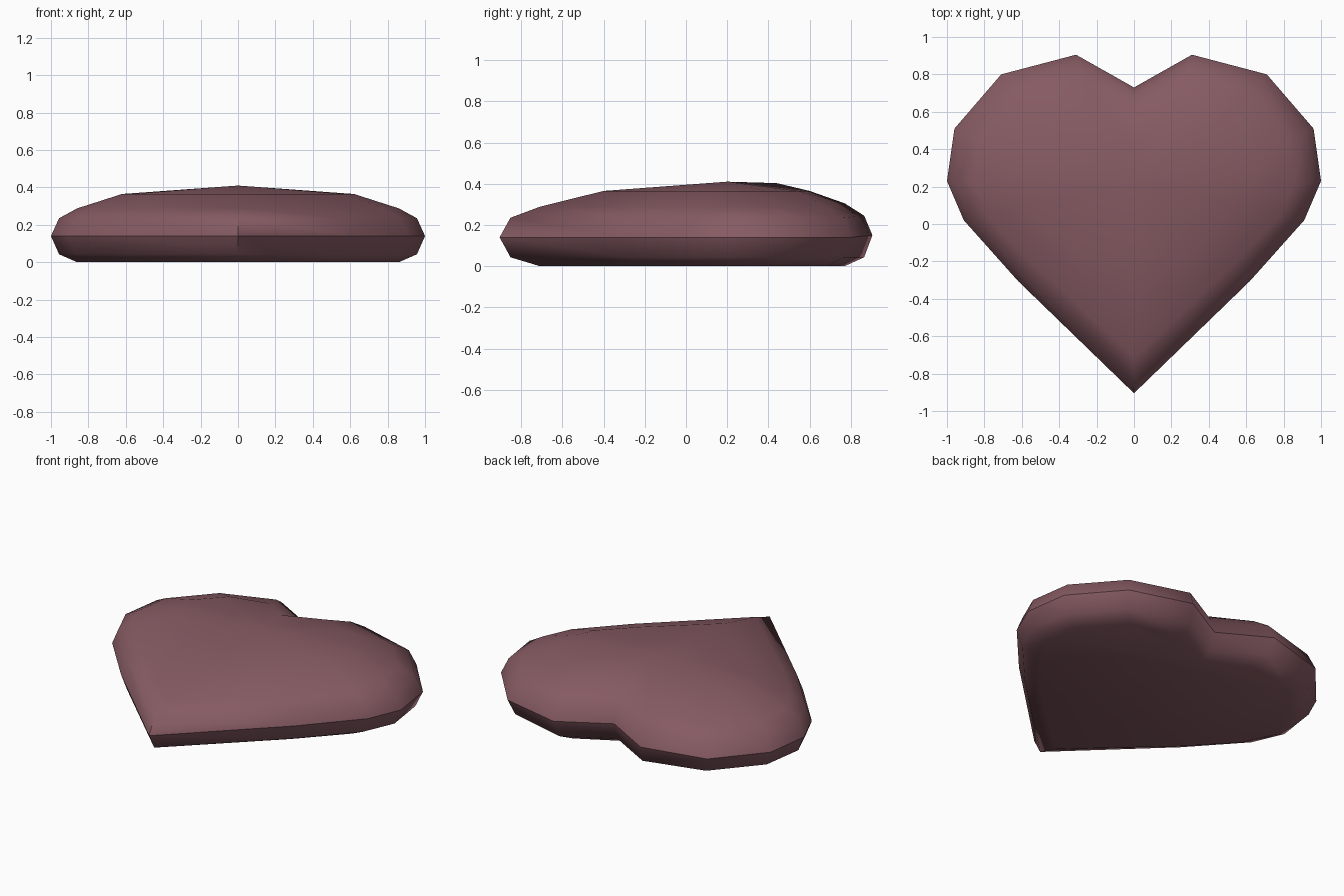
import bpy, bmesh

if "Cube" in bpy.data.objects:
    bpy.data.objects.remove(bpy.data.objects["Cube"])

# Half of the heart outline, from notch to tip
half = [(0, .73), (.31, .905), (.71, .80), (.96, .51), (1, .23), (.91, .02), (.62, -.305), (0, -.905)]
outline = half + [(-x, y) for x, y in reversed(half[1:-1])]
n = len(outline)

# Each ring: height, x scale, y at the tip, y at the lobes
rings = [(0, .86, -.71, .77), (.043, .957, -.852, .865), (.14, 1, -.905, .905),
         (.235, .957, -.852, .865), (.288, .86, -.71, .77), (.365, .62, -.40, .60)]

bm = bmesh.new()
loops = []
for z, sx, y0, y1 in rings:
    loops.append([bm.verts.new((x * sx, y0 + (y + .905) / 1.81 * (y1 - y0), z)) for x, y in outline])

# Raise the ridge behind the notch, lift the lobes a little at the back
loops[5][0].co = (0, .44, .403)
for i in (0, 1, n - 1):
    loops[2][i].co.z = .15
    loops[3][i].co.z = .245
    loops[4][i].co.z = .305

# Side walls
for a, b in zip(loops, loops[1:]):
    for i in range(n):
        j = (i + 1) % n
        bm.faces.new((a[i], b[i], b[j], a[j]))

# Flat underside and domed top
bm.faces.new(loops[0])
peak = bm.verts.new((0, .2, .41))
for i in range(n):
    bm.faces.new((loops[5][i], peak, loops[5][(i + 1) % n]))
bmesh.ops.recalc_face_normals(bm, faces=bm.faces)

# Smooth shading with a crease round the rim and at the tip
for f in bm.faces:
    f.smooth = True
tip = len(half) - 1
creases = [(loops[2][i], loops[2][(i + 1) % n]) for i in range(n)]
creases += [(loops[k][tip], loops[k + 1][tip]) for k in (1, 2)]
for a, b in creases:
    bm.edges.get((a, b)).smooth = False

mesh = bpy.data.meshes.new("heart")
bm.to_mesh(mesh)
bm.free()
heart = bpy.data.objects.new("heart", mesh)
bpy.context.collection.objects.link(heart)

mat = bpy.data.materials.new("dusty_red")
mat.diffuse_color = (.24, .105, .125, 1)
mat.use_nodes = True
mat.node_tree.nodes["Principled BSDF"].inputs["Base Color"].default_value = mat.diffuse_color
mesh.materials.append(mat)
